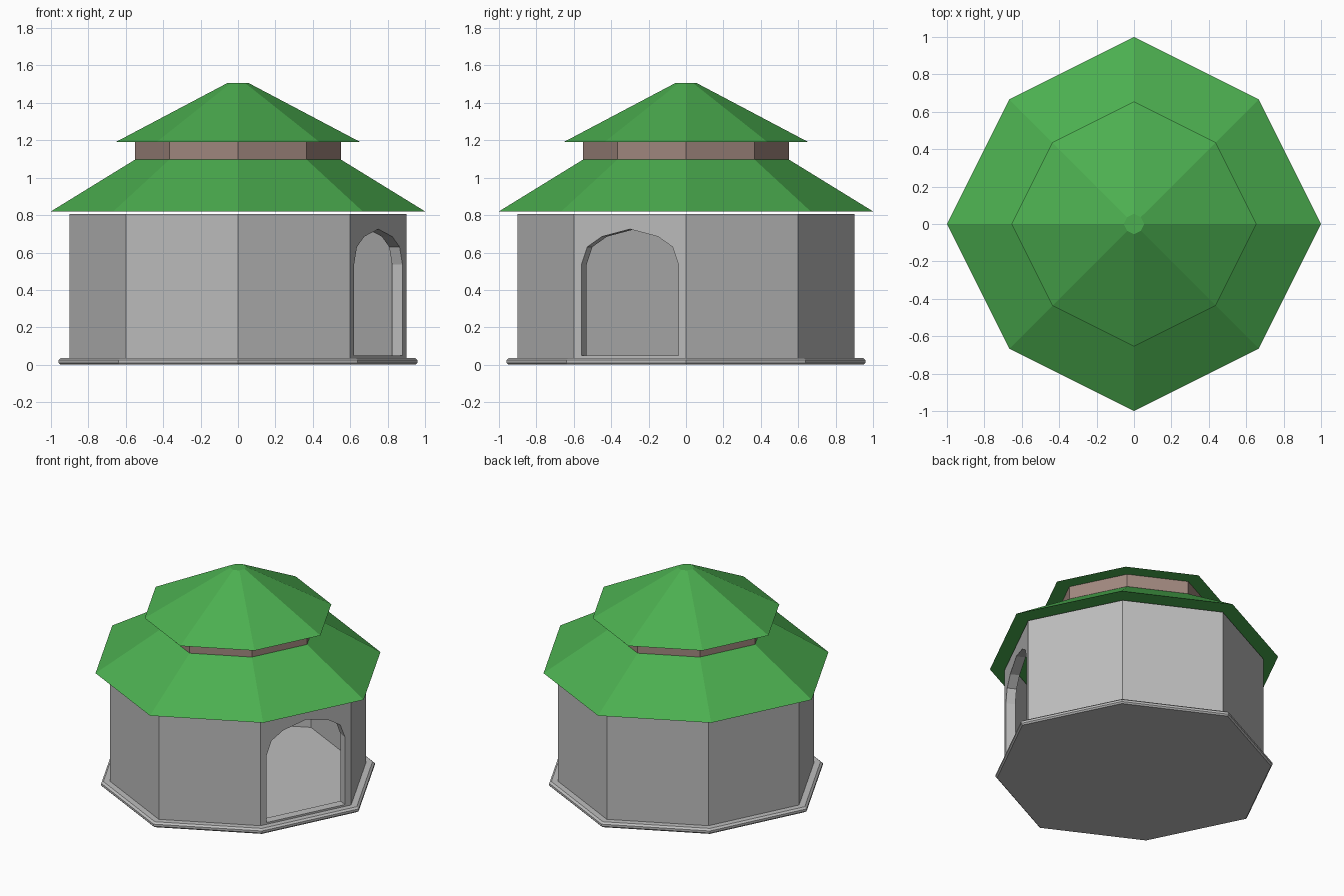
import bpy, bmesh, math
from mathutils import Vector

if "Cube" in bpy.data.objects:
    bpy.data.objects.remove(bpy.data.objects["Cube"])


def material(name, rgb):
    m = bpy.data.materials.new(name)
    m.diffuse_color = (*rgb, 1)
    m.use_nodes = True
    m.node_tree.nodes["Principled BSDF"].inputs["Base Color"].default_value = m.diffuse_color
    return m


stone = material("light_grey_stone", (0.509, 0.509, 0.509))
green = material("green_roofing", (0.072, 0.429, 0.080))
tan = material("tan_wood", (0.356, 0.246, 0.212))


def finish(bm, name, mat):
    bmesh.ops.recalc_face_normals(bm, faces=bm.faces[:])
    mesh = bpy.data.meshes.new(name)
    bm.to_mesh(mesh)
    bm.free()
    obj = bpy.data.objects.new(name, mesh)
    bpy.context.collection.objects.link(obj)
    mesh.materials.append(mat)
    return obj


def octagon(r, z):
    # corners on the axes at r, diagonal corners slightly pulled in
    pts = []
    for i in range(8):
        k = r if i % 2 == 0 else r * math.sqrt(2) * 2 / 3
        a = i * math.pi / 4
        pts.append(Vector((k * math.cos(a), k * math.sin(a), z)))
    return pts


def loft(name, mat, profile, hollow=False):
    # stack octagons given as (radius, height); hollow closes the loop inside
    bm = bmesh.new()
    rings = [[bm.verts.new(p) for p in octagon(r, z)] for r, z in profile]
    pairs = list(zip(rings, rings[1:]))
    if hollow:
        pairs.append((rings[-1], rings[0]))
    else:
        bm.faces.new(rings[0])
        bm.faces.new(rings[-1])
    for a, b in pairs:
        for i in range(8):
            j = (i + 1) % 8
            bm.faces.new((a[i], a[j], b[j], b[i]))
    return finish(bm, name, mat)


# plinth with chamfered rim
loft("plinth", stone, [(0.95, 0), (0.96, 0.01), (0.96, 0.025), (0.945, 0.037)])

# hollow wall ring
walls = loft("walls", stone,
             [(0.90, 0.035), (0.90, 0.805), (0.83, 0.805), (0.83, 0.035)], hollow=True)

# arched doorway cut through the front right wall
half = [(0.29, 0.05), (0.29, 0.535), (0.255, 0.63), (0.168, 0.685)]
arch = half + [(0, 0.725)] + [(-u, z) for u, z in reversed(half)]
along = Vector((0.3, 0.6, 0)).normalized()
out = Vector((0.6, -0.3, 0)).normalized()
bm = bmesh.new()
near, far = [[bm.verts.new(Vector((0.75, -0.30, z)) + along * u + out * d)
              for u, z in arch] for d in (0.15, -0.2)]
bm.faces.new(near)
bm.faces.new(far)
for i in range(len(arch)):
    j = (i + 1) % len(arch)
    bm.faces.new((near[i], near[j], far[j], far[i]))
cutter = finish(bm, "doorway_cutter", stone)
cutter.hide_render = True
mod = walls.modifiers.new("doorway", 'BOOLEAN')
mod.operation = 'DIFFERENCE'
mod.solver = 'EXACT'
mod.object = cutter
bpy.context.view_layer.objects.active = walls
walls.select_set(True)
bpy.ops.object.modifier_apply(modifier=mod.name)
bpy.data.objects.remove(cutter)

# two roofs with the lantern band between them
loft("lower_roof", green, [(1.0, 0.82), (0.545, 1.10)])
loft("lantern_band", tan, [(0.55, 1.098), (0.55, 1.192)])
loft("upper_roof", green, [(0.655, 1.19), (0.055, 1.507)])
